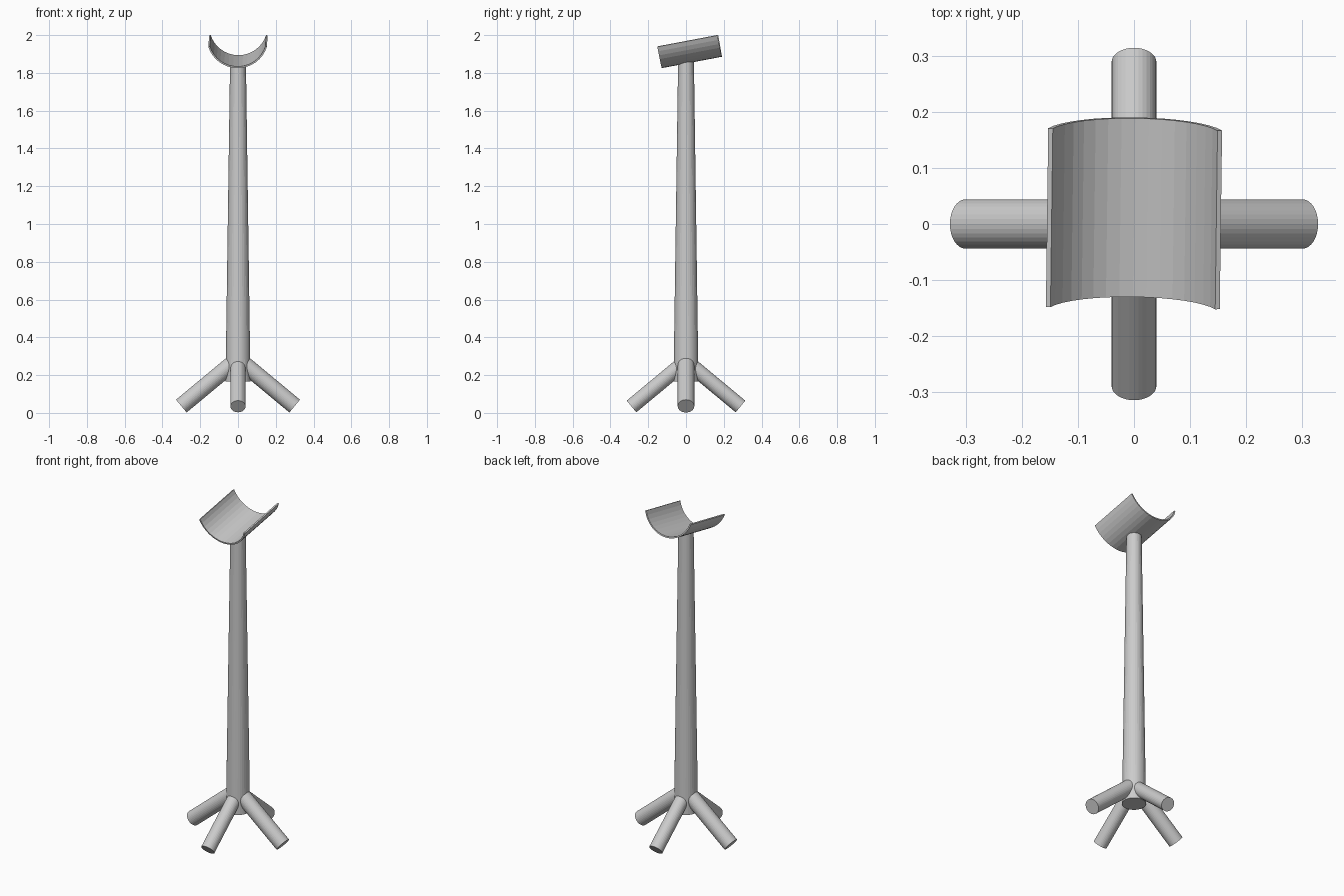
import bpy, bmesh
from math import sin, cos, tan, radians, pi
from mathutils import Vector, Euler, Matrix

if "Cube" in bpy.data.objects:
    bpy.data.objects.remove(bpy.data.objects["Cube"])

SIDES = 32
TILT = radians(10.7)      # upward tilt of the cradle towards the back
R_OUT, WALL = 0.162, 0.0085
UNDERSIDE = 1.851         # cradle underside height on the pole axis


def make_object(name, bm):
    bmesh.ops.recalc_face_normals(bm, faces=bm.faces)
    mesh = bpy.data.meshes.new(name)
    bm.to_mesh(mesh)
    bm.free()
    obj = bpy.data.objects.new(name, mesh)
    bpy.context.collection.objects.link(obj)
    return obj


def rod(name, start, end, r_start, r_end):
    start, end = Vector(start), Vector(end)
    axis = end - start
    bm = bmesh.new()
    bmesh.ops.create_cone(bm, cap_ends=True, segments=SIDES, radius1=r_start,
                          radius2=r_end, depth=axis.length)
    turn = Vector((0, 0, 1)).rotation_difference(axis).to_matrix().to_4x4()
    bm.transform(Matrix.Translation((start + end) / 2) @ turn)
    return make_object(name, bm)


# Tapered pole, its top shaped to follow the cradle underside
pole = rod("pole", (0, 0, 0.165), (0, 0, 1.85), 0.066, 0.042)
for v in pole.data.vertices:
    if v.co.z > 1:
        v.co.z = UNDERSIDE + 0.002 + tan(TILT) * v.co.y + v.co.x ** 2 / (2 * R_OUT)

# Four splayed feet
SLOPE = 0.83
for name, dx, dy, reach, foot_z, r in (
        ("right_foot", 1, 0, 0.300, 0.036, 0.044),
        ("left_foot", -1, 0, 0.300, 0.036, 0.044),
        ("back_foot", 0, 1, 0.2885, 0.034, 0.040),
        ("front_foot", 0, -1, 0.2885, 0.034, 0.040)):
    inner = 0.02
    top_z = foot_z + (reach - inner) * SLOPE
    rod(name, (dx * inner, dy * inner, top_z),
        (dx * reach, dy * reach, foot_z), r, r)

# Curved cradle: arc-shaped wall extruded along its length
STEPS, HALF_ANGLE, LENGTH = 16, radians(73), 0.324
bm = bmesh.new()
profile = []
for radius, order in ((R_OUT, range(STEPS + 1)), (R_OUT - WALL, range(STEPS, -1, -1))):
    for i in order:
        a = HALF_ANGLE * (2 * i / STEPS - 1)
        z = -radius * cos(a) + R_OUT * cos(HALF_ANGLE)
        profile.append((radius * sin(a), z))
front = [bm.verts.new((x, -LENGTH / 2, z)) for x, z in profile]
back = [bm.verts.new((x, LENGTH / 2, z)) for x, z in profile]
n = len(profile)
for i in range(n):
    j = (i + 1) % n
    bm.faces.new((front[i], front[j], back[j], back[i]))
for ring in (front, back):
    for i in range(STEPS):
        bm.faces.new((ring[i], ring[i + 1], ring[n - 2 - i], ring[n - 1 - i]))
cradle = make_object("cradle", bm)
cradle.rotation_euler = Euler((TILT, 0, radians(-0.75)))
cradle.location = (0, 0.0095, 1.968)
